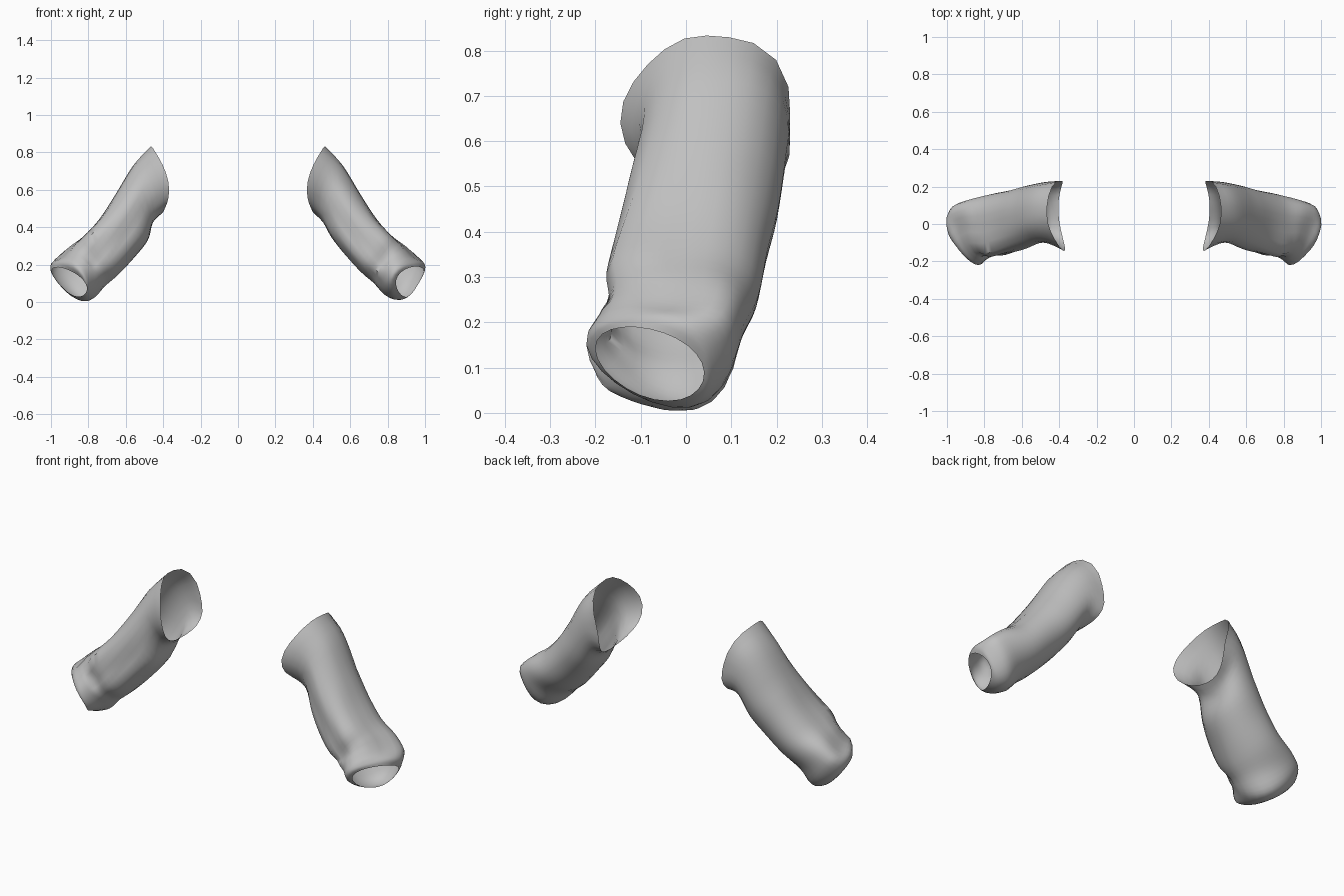
import bpy, bmesh, math
from mathutils import Vector

if "Cube" in bpy.data.objects:
    bpy.data.objects.remove(bpy.data.objects["Cube"])

# One cloth colour
cloth = bpy.data.materials.new("grey cloth")
cloth.diffuse_color = (0.53, 0.53, 0.53, 1)
cloth.use_nodes = True
cloth.node_tree.nodes["Principled BSDF"].inputs["Base Color"].default_value = cloth.diffuse_color

# Sleeve stations from shoulder to cuff: outer, front, inner, back point of each ring
RINGS = [
    ((.465, .045, .833), (.372, -.145, .64), (.405, .07, .475), (.385, .23, .61)),
    ((.56, .05, .73), (.47, -.095, .58), (.455, .07, .425), (.47, .225, .60)),
    ((.655, .04, .575), (.56, -.125, .44), (.50, .05, .345), (.57, .205, .46)),
    ((.74, .02, .445), (.635, -.15, .34), (.575, .03, .25), (.66, .18, .36)),
    ((.82, .0, .355), (.71, -.168, .25), (.66, .0, .16), (.76, .16, .26)),
    ((.89, .0, .295), (.765, -.17, .19), (.735, .0, .10), (.87, .13, .20)),
    ((.945, -.02, .24), (.795, -.19, .175), (.80, .0, .03), (.935, .105, .15)),
    ((.98, -.06, .215), (.83, -.22, .15), (.85, -.03, .012), (.965, .057, .11)),
    ((.98, -.08, .185), (.855, -.2, .14), (.885, -.07, .03), (.96, .04, .09)),
]
# Extra fullness of each ring between outer and front, and between outer and back
FULL_FRONT = [-.01, .015, .025, .035, .045, .05, .03, .0, .0]
FULL_BACK = [.035, .015, .0, .0, .0, .005, .01, .0, .0]
SEGS, STEPS = 24, 4


def spline(p0, p1, p2, p3, t):
    return 0.5 * (2 * p1 + (p2 - p0) * t + (2 * p0 - 5 * p1 + 4 * p2 - p3) * t * t
                  + (3 * p1 - p0 - 3 * p2 + p3) * t ** 3)


def station(rings, s):
    """Four guide points at position s along the sleeve."""
    i = min(int(s), len(rings) - 2)
    pick = [rings[max(0, min(len(rings) - 1, i + k))] for k in (-1, 0, 1, 2)]
    return [spline(*(r[q] for r in pick), s - i) for q in range(4)]


def fullness(a, s):
    """Rounds out the upper quarters of the ring."""
    if math.cos(a) <= 0:
        return 0
    table = FULL_FRONT if math.sin(a) > 0 else FULL_BACK
    i = min(int(s), len(table) - 2)
    amount = table[i] + (table[i + 1] - table[i]) * (s - i)
    return amount * math.sin(2 * a) ** 2


def wrinkle(a, s):
    """Long folds on the front and a soft tuck above the cuff."""
    front = max(0.0, math.sin(a)) ** 1.5
    fade = min(1, s / 1.5) * min(1, max(0, (7 - s) / 2))
    folds = .008 * math.sin(5 * a + 1.1 * s) + .004 * math.sin(9 * a - 1.6 * s)
    crease = -.008 * math.exp(-((s - 5.2 + .5 * math.sin(a)) / .5) ** 2)
    return fade * front * (folds + crease)


def sleeve(name, side):
    rings = [[Vector(p) for p in r] for r in RINGS]
    if side < 0:
        # This arm hangs a little lower and its cuff turns further forward
        for i in range(2, 7):
            rings[i][2] += Vector((-.018, 0, -.015))
        rings[7][2] += Vector((-.03, -.02, -.005))
        rings[8][1] += Vector((-.025, 0, -.02))
        rings[8][2] += Vector((-.045, -.05, 0))
        rings[8][3] += Vector((-.01, -.04, 0))
    bm = bmesh.new()
    loops = []
    total = (len(rings) - 1) * STEPS
    for j in range(total + 1):
        s = j / STEPS
        t, f, b, k = station(rings, s)
        mid = (t + f + b + k) / 4
        loop = []
        for n in range(SEGS):
            a = 2 * math.pi * n / SEGS
            p = (mid + (t - b) / 2 * math.cos(a) + (f - k) / 2 * math.sin(a)
                 + (t + b - f - k) / 4 * math.cos(2 * a))
            p += (p - mid).normalized() * (wrinkle(a, s) + fullness(a, s))
            loop.append(bm.verts.new((p.x * side, p.y, max(p.z, 0))))
        loops.append(loop)
    # Open tube, wound so the faces point away from the arm axis
    for lo, hi in zip(loops, loops[1:]):
        for n in range(SEGS):
            m = (n + 1) % SEGS
            bm.faces.new((lo[n], lo[m], hi[m], hi[n]))
    bm.normal_update()
    bm.faces.ensure_lookup_table()
    face = bm.faces[SEGS * (total // 2)]
    centre = sum((v.co for v in loops[total // 2]), Vector()) / SEGS
    if face.normal.dot(face.calc_center_median() - centre) < 0:
        bmesh.ops.reverse_faces(bm, faces=bm.faces[:])
    me = bpy.data.meshes.new(name)
    bm.to_mesh(me)
    bm.free()
    me.materials.append(cloth)
    ob = bpy.data.objects.new(name, me)
    bpy.context.collection.objects.link(ob)
    bpy.ops.object.select_all(action='DESELECT')
    ob.select_set(True)
    bpy.context.view_layer.objects.active = ob
    bpy.ops.object.shade_smooth_by_angle(angle=math.radians(50))


sleeve("right_sleeve", 1)
sleeve("left_sleeve", -1)
